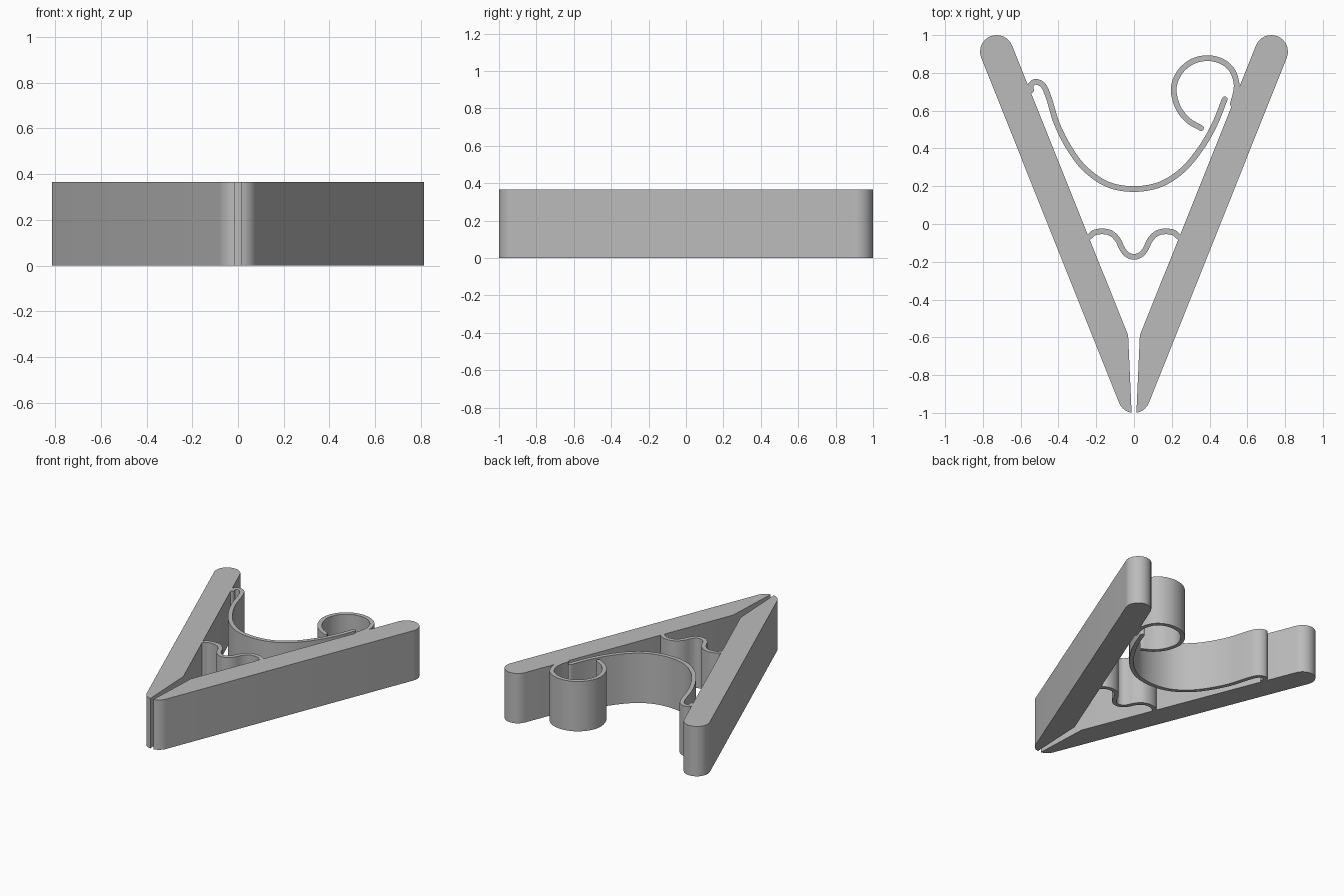
import bpy
import bmesh
from math import sin, cos, pi, atan2
from mathutils import Vector

HEIGHT = 0.366
HALF_WALL = 0.015

cube = bpy.data.objects.get("Cube")
if cube:
    bpy.data.objects.remove(cube, do_unlink=True)

grey = bpy.data.materials.new("plain_grey")
grey.use_nodes = True
grey.diffuse_color = (0.5, 0.5, 0.5, 1)
grey.node_tree.nodes["Principled BSDF"].inputs["Base Color"].default_value = (0.5, 0.5, 0.5, 1)


def extrude_outline(name, outline):
    """Turn a closed flat outline into a standing solid."""
    bm = bmesh.new()
    base = bm.faces.new([bm.verts.new((p[0], p[1], 0)) for p in outline])
    top = bmesh.ops.extrude_face_region(bm, geom=[base], use_keep_orig=True)
    verts = [g for g in top["geom"] if isinstance(g, bmesh.types.BMVert)]
    bmesh.ops.translate(bm, verts=verts, vec=(0, 0, HEIGHT))
    bmesh.ops.recalc_face_normals(bm, faces=bm.faces)
    mesh = bpy.data.meshes.new(name)
    bm.to_mesh(mesh)
    bm.free()
    mesh.materials.append(grey)
    obj = bpy.data.objects.new(name, mesh)
    bpy.context.collection.objects.link(obj)
    bpy.ops.object.select_all(action='DESELECT')
    obj.select_set(True)
    bpy.context.view_layer.objects.active = obj
    bpy.ops.object.shade_smooth_by_angle(angle=pi / 6)
    return obj


def arc(centre, radius, start, end, steps=16):
    return [Vector((centre[0] + radius * cos(start + (end - start) * i / steps),
                    centre[1] + radius * sin(start + (end - start) * i / steps)))
            for i in range(steps + 1)]


def smooth_path(points, steps=8):
    """Catmull-Rom curve through the given points."""
    p = [Vector(q) for q in points]
    p = [2 * p[0] - p[1]] + p + [2 * p[-1] - p[-2]]
    path = []
    for a, b, c, d in zip(p, p[1:], p[2:], p[3:]):
        for i in range(steps):
            t = i / steps
            path.append(0.5 * (2 * b + (c - a) * t + (2 * a - 5 * b + 4 * c - d) * t ** 2
                               + (3 * b - a - 3 * c + d) * t ** 3))
    return path + [p[-2]]


def ribbon(name, points):
    """Thin wall of even thickness with rounded ends."""
    path = smooth_path(points)
    left, right = [], []
    for i, q in enumerate(path):
        d = (path[min(i + 1, len(path) - 1)] - path[max(i - 1, 0)]).normalized()
        n = Vector((-d.y, d.x)) * HALF_WALL
        left.append(q + n)
        right.append(q - n)
    a = atan2(*reversed(right[-1] - path[-1]))
    b = atan2(*reversed(left[0] - path[0]))
    end_cap = arc(path[-1], HALF_WALL, a, a + pi, 8)[1:-1]
    start_cap = arc(path[0], HALF_WALL, b, b + pi, 8)[1:-1]
    return extrude_outline(name, right + end_cap + left[::-1] + start_cap)


# Two straight arms: round far end, round nose, tapered slit between them
lean = atan2(-0.372, 0.928)
far_end = arc((0.727, 0.912), 0.088, lean, lean + pi)
nose = arc((0, -0.915), 0.085, -pi / 2 + 0.15, lean, 10)
arm = far_end + [Vector((0.031, -0.59))] + nose
for name, side in (("left_arm", 1), ("right_arm", -1)):
    extrude_outline(name, [(side * p.x, p.y) for p in arm])

# Wavy spring joining the arms near the nose
half_wave = [(0.238, -0.068), (0.21, -0.046), (0.165, -0.039), (0.12, -0.05),
             (0.085, -0.085), (0.06, -0.135), (0.035, -0.163)]
ribbon("wave_spring", [(-x, y) for x, y in half_wave] + [(0, -0.174)] + half_wave[::-1])

# Large cradle hooked onto the right arm
ribbon("cradle_spring", [(-0.545, 0.708), (-0.547, 0.735), (-0.52, 0.753), (-0.48, 0.732),
                         (-0.45, 0.665), (-0.41, 0.535), (-0.345, 0.405), (-0.26, 0.293),
                         (-0.14, 0.21), (0, 0.185), (0.14, 0.21), (0.26, 0.288),
                         (0.36, 0.41), (0.43, 0.535), (0.48, 0.66)])

# Curled spring on the left arm
ribbon("curl_spring", [(0.523, 0.635), (0.54, 0.70), (0.541, 0.755), (0.515, 0.82),
                       (0.46, 0.863), (0.385, 0.878), (0.305, 0.858), (0.24, 0.80),
                       (0.21, 0.715), (0.232, 0.62), (0.285, 0.55), (0.355, 0.508)])
